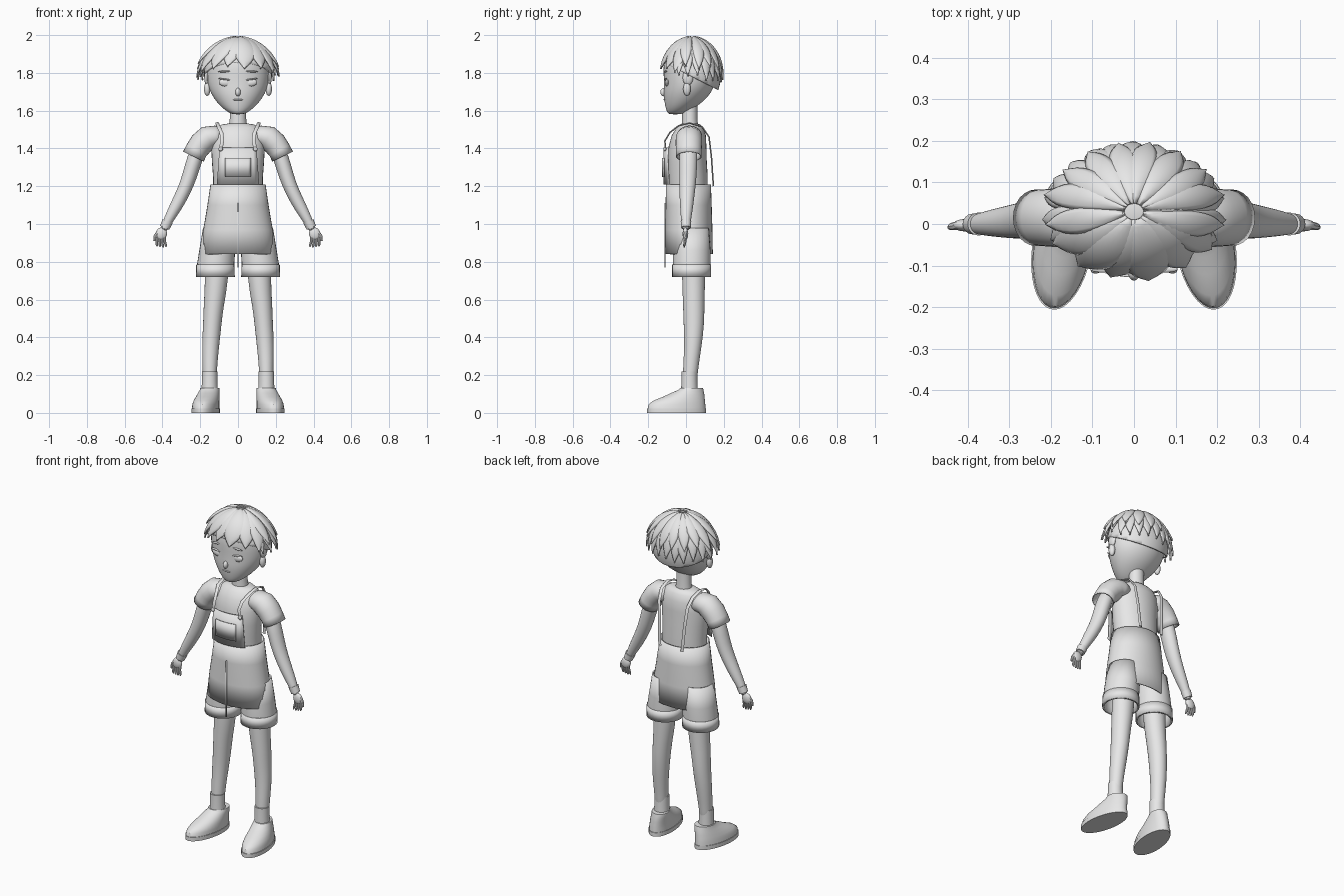
import bpy, bmesh, math, random
from mathutils import Vector, Matrix

if "Cube" in bpy.data.objects:
    bpy.data.objects.remove(bpy.data.objects["Cube"])

random.seed(4)
clay = bpy.data.materials.new("light_grey")
clay.diffuse_color = (0.8, 0.8, 0.8, 1)
clay.use_nodes = True
clay.node_tree.nodes["Principled BSDF"].inputs["Base Color"].default_value = clay.diffuse_color


def make(name, bm, mirror=False, thick=0, sub=0, angle=40):
    """Turn a bmesh into a finished, smooth object."""
    bmesh.ops.recalc_face_normals(bm, faces=bm.faces)
    me = bpy.data.meshes.new(name)
    bm.to_mesh(me)
    bm.free()
    ob = bpy.data.objects.new(name, me)
    bpy.context.collection.objects.link(ob)
    me.materials.append(clay)
    bpy.ops.object.select_all(action='DESELECT')
    ob.select_set(True)
    bpy.context.view_layer.objects.active = ob
    bpy.ops.object.shade_smooth_by_angle(angle=math.radians(angle))
    if sub:
        ob.modifiers.new("sub", 'SUBSURF').levels = sub
        ob.modifiers["sub"].render_levels = sub
    if thick:
        m = ob.modifiers.new("thick", 'SOLIDIFY')
        m.thickness = thick
    if mirror:
        m = ob.modifiers.new("mirror", 'MIRROR')
        m.use_clip = False
    return ob


def tube(name, pts, seg=24, ref='Y', caps=True, shear=0, **kw):
    """Rings (x, y, z, rx, ry) along a path; ref 'Z' keeps rings level."""
    bm = bmesh.new()
    rings = []
    for i, p in enumerate(pts):
        c = Vector(p[:3])
        t = Vector(pts[min(i + 1, len(pts) - 1)][:3]) - Vector(pts[max(i - 1, 0)][:3])
        if ref == 'Z':
            a, b = Vector((1, 0, 0)), Vector((0, 1, 0))
        elif ref == 'Y':
            a = Vector((0, 1, 0)).cross(t).normalized()
            b = t.cross(a).normalized()
        else:
            a = Vector((1, 0, 0))
            b = t.cross(a).normalized()
        ring = []
        for k in range(seg):
            th = 2 * math.pi * k / seg
            v = c + a * p[3] * math.cos(th) + b * p[4] * math.sin(th)
            v.x -= shear * v.y
            ring.append(bm.verts.new(v))
        rings.append(ring)
    for r, s in zip(rings, rings[1:]):
        for k in range(seg):
            bm.faces.new((r[k], r[(k + 1) % seg], s[(k + 1) % seg], s[k]))
    if caps:
        bm.faces.new(rings[0])
        bm.faces.new(rings[-1])
    return make(name, bm, **kw)


def level(rows):
    """Rows (z, half width, front y, back y) to level rings."""
    return [(0, (f + b) / 2, z, w, (b - f) / 2) for z, w, f, b in rows]


def ball(name, loc, size, seg=16, rot=0, **kw):
    bm = bmesh.new()
    mat = Matrix.Translation(loc) @ Matrix.Rotation(rot, 4, 'Y') @ Matrix.Diagonal((*size, 1))
    bmesh.ops.create_uvsphere(bm, u_segments=seg, v_segments=seg // 2 + 2, radius=1, matrix=mat)
    return make(name, bm, **kw)


def panel(name, z0, z1, w0, w1, y, curve):
    """Thin front panel bowed around the chest."""
    bm = bmesh.new()
    n, rows = 10, []
    for z, w in ((z0, w0), (z1, w1)):
        xs = [w * (2 * i / n - 1) for i in range(n + 1)]
        rows.append([bm.verts.new((x, y + curve * x * x, z)) for x in xs])
    for i in range(n):
        bm.faces.new((rows[0][i], rows[0][i + 1], rows[1][i + 1], rows[1][i]))
    return make(name, bm, thick=0.006)


# Head, ears and face
tube("head", level([
    (1.58, .025, -.088, -.03), (1.59, .05, -.1, .0), (1.615, .085, -.108, .045),
    (1.65, .117, -.115, .095), (1.69, .143, -.12, .13), (1.73, .16, -.118, .15),
    (1.78, .168, -.118, .16), (1.85, .168, -.122, .165), (1.91, .145, -.1, .145),
    (1.95, .1, -.06, .1), (1.965, .04, -.01, .05)]), seg=32, ref='Z', sub=1)
tube("neck", [(0, .022, 1.49, .052, .045), (0, .02, 1.56, .043, .04), (0, .02, 1.66, .043, .04)])
ball("ear", (.165, .01, 1.775), (.014, .028, .04), mirror=True)
ball("earring", (.163, .005, 1.715), (.017, .02, .037), mirror=True)
ball("nose", (0, -.118, 1.698), (.014, .018, .022))
ball("eye", (.068, -.1, 1.748), (.034, .012, .02), rot=-.12, mirror=True)
ball("upper_lid", (.068, -.107, 1.766), (.037, .009, .004), rot=-.12, mirror=True)
ball("eyebrow", (.07, -.109, 1.808), (.036, .008, .005), rot=.05, mirror=True)
ball("mouth", (0, -.112, 1.658), (.027, .007, .005))

# Hair cap, low at the nape and high on the forehead
bm = bmesh.new()
C = Vector((0, .03, 1.79))
bmesh.ops.create_uvsphere(bm, u_segments=40, v_segments=24, radius=1,
                          matrix=Matrix.Translation(C) @ Matrix.Diagonal((.18, .155, .192, 1)))
bmesh.ops.bisect_plane(bm, geom=bm.verts[:] + bm.edges[:] + bm.faces[:], plane_co=(0, 0, 1.795),
                       plane_no=(0, .5, 1), clear_inner=True)
make("hair_cap", bm, thick=.01)


def lock(name, az, phi1, width, twist=0, lift=0, phi0=.12):
    """Leaf-shaped strand lying over the skull from the crown to its tip."""
    bm = bmesh.new()
    n, across, rows = 12, 6, []
    for i in range(n + 1):
        t = i / n
        phi = phi0 + (phi1 - phi0) * t
        w = width * (.25 + .75 * math.sin(math.pi * min(t * .8, 1))) * (1 - t ** 5) + .002
        row = []
        for j in range(across + 1):
            u = 2 * j / across - 1
            a = az + twist * (1 - t) + u * w / max(math.sin(phi), .22)
            flare = 1.0 + lift * .4 + (.03 + .13 * abs(math.cos(az)) ** 3) * t * t
            s = flare + .045 * (1 - u * u) * (1 - .5 * t)
            row.append(bm.verts.new(C + Vector((.188 * s * math.sin(phi) * math.cos(a),
                                                .16 * s * math.sin(phi) * math.sin(a),
                                                .193 * s * math.cos(phi)))))
        rows.append(row)
    for r, s in zip(rows, rows[1:]):
        for j in range(across):
            bm.faces.new((r[j], r[j + 1], s[j + 1], s[j]))
    make(name, bm, thick=.008)


# Two layers of locks around the sides and back
for k in range(15):
    az = math.radians(-22 + 224 * k / 14)
    lock("hair_lock", az, 1.62 + .12 * max(0, math.sin(az)) + random.uniform(-.06, .06),
         .2, random.uniform(-.2, .2), .02 * (k % 2))
for k in range(10):
    lock("upper_lock", math.radians(-10 + 200 * k / 9), 1.38 + random.uniform(-.08, .08),
         .19, random.uniform(-.2, .2), .06)
# Fringe
for deg, phi, w, lift in ((-155, 1.5, .27, .02), (-131, 1.43, .3, .05), (-107, 1.36, .3, .02),
                          (-80, 1.42, .36, .06), (-52, 1.42, .3, .03), (-30, 1.52, .25, .05)):
    lock("fringe_lock", math.radians(deg), phi, w, .25, lift)

# Shirt
tube("shirt", level([
    (1.18, .132, -.09, .115), (1.25, .132, -.095, .115), (1.33, .138, -.097, .11),
    (1.41, .142, -.092, .108), (1.47, .135, -.075, .105), (1.51, .113, -.05, .09),
    (1.527, .085, -.03, .075), (1.532, .05, -.02, .06)]), seg=32, ref='Z')
tube("sleeve", [(.085, .02, 1.45, .045, .06), (.125, .018, 1.463, .058, .068),
                (.16, .016, 1.455, .066, .07), (.195, .015, 1.425, .064, .07),
                (.22, .015, 1.39, .06, .068), (.236, .015, 1.357, .061, .068)],
     caps=False, thick=.006, mirror=True)

# Dungarees: body, leg openings, bib, pocket and straps
tube("dungarees_body", level([
    (1.21, .146, -.106, .132), (1.1, .162, -.108, .136), (.97, .184, -.11, .14),
    (.84, .2, -.11, .142)]), seg=36, ref='Z', caps=False, thick=.006)
tube("short_leg", [(.105, .03, .98, .08, .09), (.11, .03, .86, .095, .1),
                   (.119, .03, .78, .099, .1), (.12, .03, .72, .1, .1)],
     seg=28, ref='Z', caps=False, thick=.008, mirror=True)
tube("leg_cuff", [(.12, .03, .785, .101, .103), (.12, .03, .72, .103, .103)],
     seg=28, ref='Z', caps=False, thick=.006, mirror=True)
panel("bib", 1.21, 1.405, .112, .098, -.12, 2.2)
panel("pocket", 1.25, 1.35, .068, .068, -.128, 2)
panel("fly_seam", .77, 1.11, .003, .003, -.114, 0)
tube("strap", [(.092, -.108, 1.395, .01, .004), (.083, -.112, 1.44, .01, .004),
               (.088, -.085, 1.485, .01, .004), (.105, -.04, 1.52, .01, .004),
               (.11, .02, 1.535, .01, .004), (.105, .085, 1.515, .01, .004),
               (.095, .122, 1.46, .01, .004), (.085, .135, 1.35, .01, .004),
               (.075, .145, 1.2, .01, .004)], seg=8, ref='X', mirror=True)
ball("strap_button", (.092, -.112, 1.397), (.012, .007, .012), mirror=True)

# Arms, wrist bands and hands
tube("arm", [(.19, .015, 1.43, .042, .048), (.23, .012, 1.35, .042, .049),
             (.256, .01, 1.25, .04, .047), (.288, .006, 1.17, .037, .042),
             (.33, .003, 1.09, .034, .035), (.37, 0, 1.02, .025, .027),
             (.397, -.002, .96, .02, .018)], seg=16, sub=1, mirror=True)
tube("wrist_band", [(.373, 0, 1.015, .029, .028), (.388, 0, .98, .026, .025)],
     seg=16, mirror=True)
ball("palm", (.406, -.003, .948), (.03, .015, .034), rot=-.3, mirror=True)
for i in range(4):
    x = .388 + .013 * i
    tube("finger", [(x, -.003, .938, .008, .009), (x + .001 * i, -.005, .91, .007, .008),
                    (x - .006 + .003 * i, -.009, .885 + .003 * abs(i - 1), .006, .006),
                    (x - .008 + .003 * i, -.01, .876 + .003 * abs(i - 1), .003, .003)],
         seg=8, mirror=True)
tube("thumb", [(.42, -.003, .96, .011, .011), (.438, -.006, .935, .009, .009),
               (.443, -.008, .91, .006, .006)], seg=8, mirror=True)

# Legs, socks and shoes
tube("leg", [(.108, .04, .95, .07, .066), (.11, .04, .72, .063, .062),
             (.13, .041, .56, .053, .057), (.136, .042, .47, .049, .055),
             (.146, .037, .35, .046, .046), (.15, .022, .22, .037, .039),
             (.15, .018, .1, .036, .037)], seg=20, sub=1, mirror=True)
tube("sock", [(.15, .018, .22, .041, .042), (.15, .018, .17, .041, .042),
              (.15, .018, .1, .044, .045)], ref='Z', mirror=True)
tube("shoe_sole", [(.165, -.05, 0, .073, .156), (.165, -.05, .024, .073, .156)],
     seg=36, ref='Z', shear=.13, mirror=True)
tube("shoe", [(.165, -.05, .02, .07, .153), (.164, -.048, .045, .069, .15),
              (.162, -.036, .065, .066, .136), (.159, -.012, .085, .061, .11),
              (.156, .008, .105, .056, .088), (.153, .026, .122, .052, .066),
              (.153, .03, .132, .05, .06)], seg=36, ref='Z', shear=.13, mirror=True)
